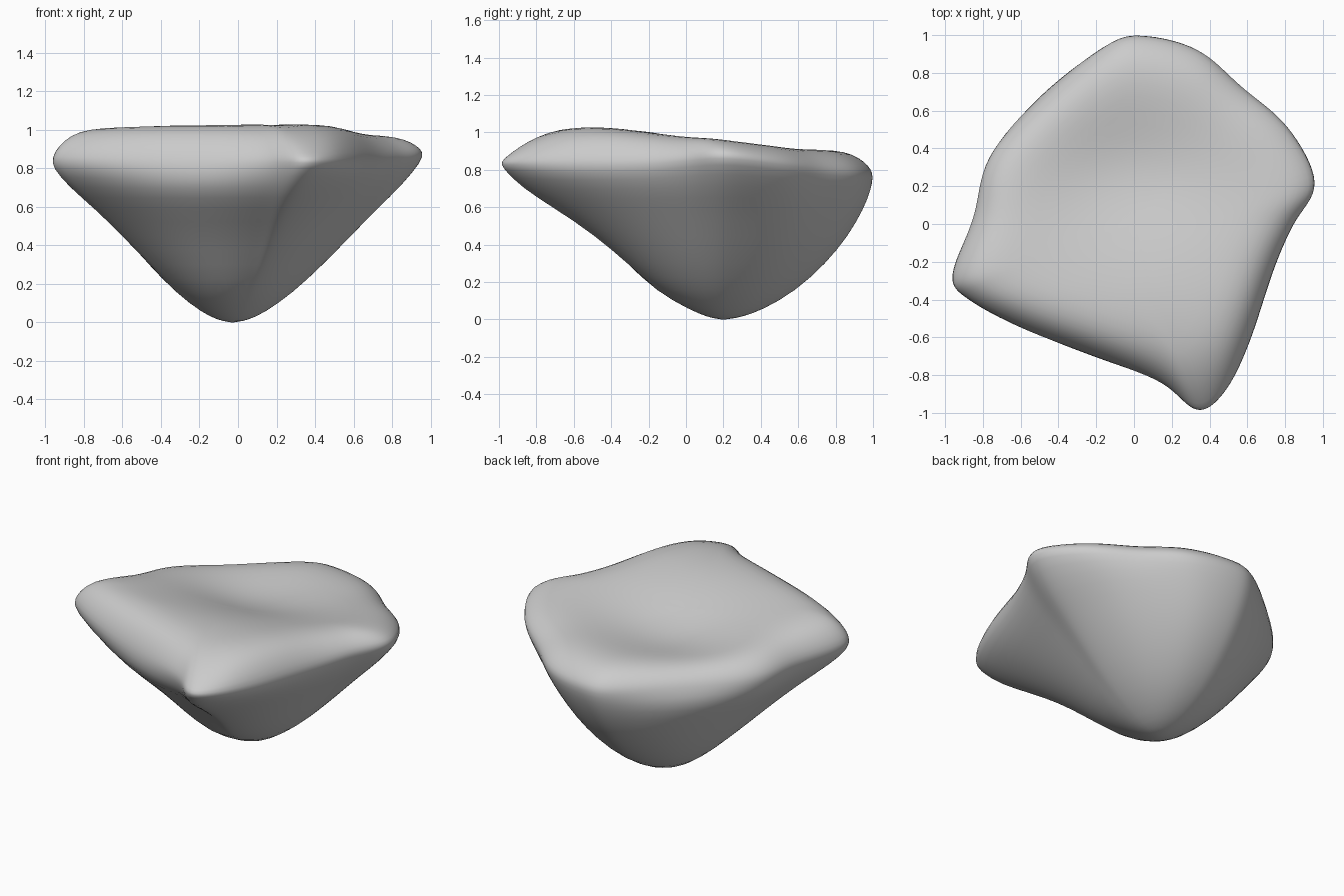
import bpy, bmesh
from math import exp
from mathutils import Vector

cube = bpy.data.objects.get("Cube")
if cube:
    bpy.data.objects.remove(cube)

stone = bpy.data.materials.new("light grey stone")
stone.use_nodes = True
stone.diffuse_color = (0.6, 0.6, 0.6, 1)
stone.node_tree.nodes["Principled BSDF"].inputs["Base Color"].default_value = (0.6, 0.6, 0.6, 1)

# Widest outline of the rock: x, y, height
RIM = [(.34, -1.01, .83), (.49, -.91, .82), (.62, -.65, .8), (.75, -.25, .81),
       (.86, 0, .84), (.985, .22, .86), (.83, .52, .82), (.58, .73, .79),
       (.35, .93, .77), (.05, 1.005, .77), (-.15, .95, .77), (-.5, .65, .78),
       (-.78, .35, .79), (-.86, .03, .8), (-.985, -.28, .81), (-.89, -.41, .81),
       (-.6, -.56, .8), (-.2, -.71, .8), (.15, -.85, .82)]
# Underside sections: height, left, right, front and back limits, roundness
UNDER = [(.012, -.1, .05, .12, .29, 1), (.05, -.18, .13, .03, .4, 1),
         (.15, -.31, .27, -.15, .57, .95), (.3, -.47, .43, -.32, .74, .8),
         (.45, -.61, .575, -.49, .86, .62), (.6, -.765, .72, -.72, .945, .46),
         (.7, -.89, .84, -.9, .985, .32)]
# Lip and top rings: spread, share of the rise to the top surface
UPPER = [(1, 0), (.988, .22), (.955, .5), (.89, .8), (.8, .95), (.68, 1),
         (.52, 1), (.38, 1), (.25, 1), (.12, 1)]
TIP = Vector((-.03, .2))
STEPS = 4


def smooth_loop(points, steps):
    """Closed curve through all the points."""
    pts = [Vector(p) for p in points]
    out = []
    for i in range(len(pts)):
        a, b, c, d = (pts[(i + k) % len(pts)] for k in (-1, 0, 1, 2))
        for s in range(steps):
            t = s / steps
            out.append(.5 * (2 * b + (c - a) * t + (2 * a - 5 * b + 4 * c - d) * t**2
                             + (3 * b - a - 3 * c + d) * t**3))
    return out


def top_height(x, y):
    """Top sloping down to the back and front tip, with a shallow dish."""
    slope = 1.03 - .08 * max(y + .4, 0) - .7 * max(-.55 - y, 0)**2
    dish = .115 * exp(-((x + .06) / .4)**2 / 2 - ((y - .27) / .28)**2 / 2)
    return slope - dish


rim = smooth_loop(RIM, STEPS)
lo = [min(p[k] for p in rim) - TIP[k] for k in (0, 1)]
hi = [max(p[k] for p in rim) - TIP[k] for k in (0, 1)]
bm = bmesh.new()
rings = []

# Tapering underside, rounder towards the bottom
for z, left, right, front, back, roundness in UNDER:
    ring = []
    for p in rim:
        d = [p[k] - TIP[k] for k in (0, 1)]
        unit = Vector([d[k] / (hi[k] if d[k] > 0 else -lo[k]) for k in (0, 1)])
        unit *= 1 + (1.04 / unit.length - 1) * roundness
        x = TIP.x + unit.x * (right - TIP.x if unit.x > 0 else TIP.x - left)
        y = TIP.y + unit.y * (back - TIP.y if unit.y > 0 else TIP.y - front)
        ring.append(bm.verts.new((x, y, z)))
    rings.append(ring)

# Rounded lip and dished top
for spread, rise in UPPER:
    ring = []
    for p in rim:
        x, y = p[0] * spread, p[1] * spread
        ring.append(bm.verts.new((x, y, p[2] + (top_height(x, y) - p[2]) * rise)))
    rings.append(ring)

# Skin between the rings and closing fans
n = len(rim)
bottom = bm.verts.new((TIP.x, TIP.y, -.002))
middle = bm.verts.new((0, 0, top_height(0, 0)))
for i in range(n):
    j = (i + 1) % n
    for low, high in zip(rings, rings[1:]):
        bm.faces.new((low[i], low[j], high[j], high[i]))
    bm.faces.new((bottom, rings[0][j], rings[0][i]))
    bm.faces.new((middle, rings[-1][i], rings[-1][j]))

# Soften the lip and the ridges below it
for _ in range(2):
    bmesh.ops.smooth_vert(bm, verts=[v for ring in rings[3:12] for v in ring], factor=.3,
                          use_axis_x=True, use_axis_y=True, use_axis_z=True)
bmesh.ops.recalc_face_normals(bm, faces=bm.faces)
for f in bm.faces:
    f.smooth = True

mesh = bpy.data.meshes.new("rock")
bm.to_mesh(mesh)
bm.free()
mesh.materials.append(stone)
rock = bpy.data.objects.new("rock", mesh)
bpy.context.collection.objects.link(rock)
soften = rock.modifiers.new("soften", "SUBSURF")
soften.levels = soften.render_levels = 1
